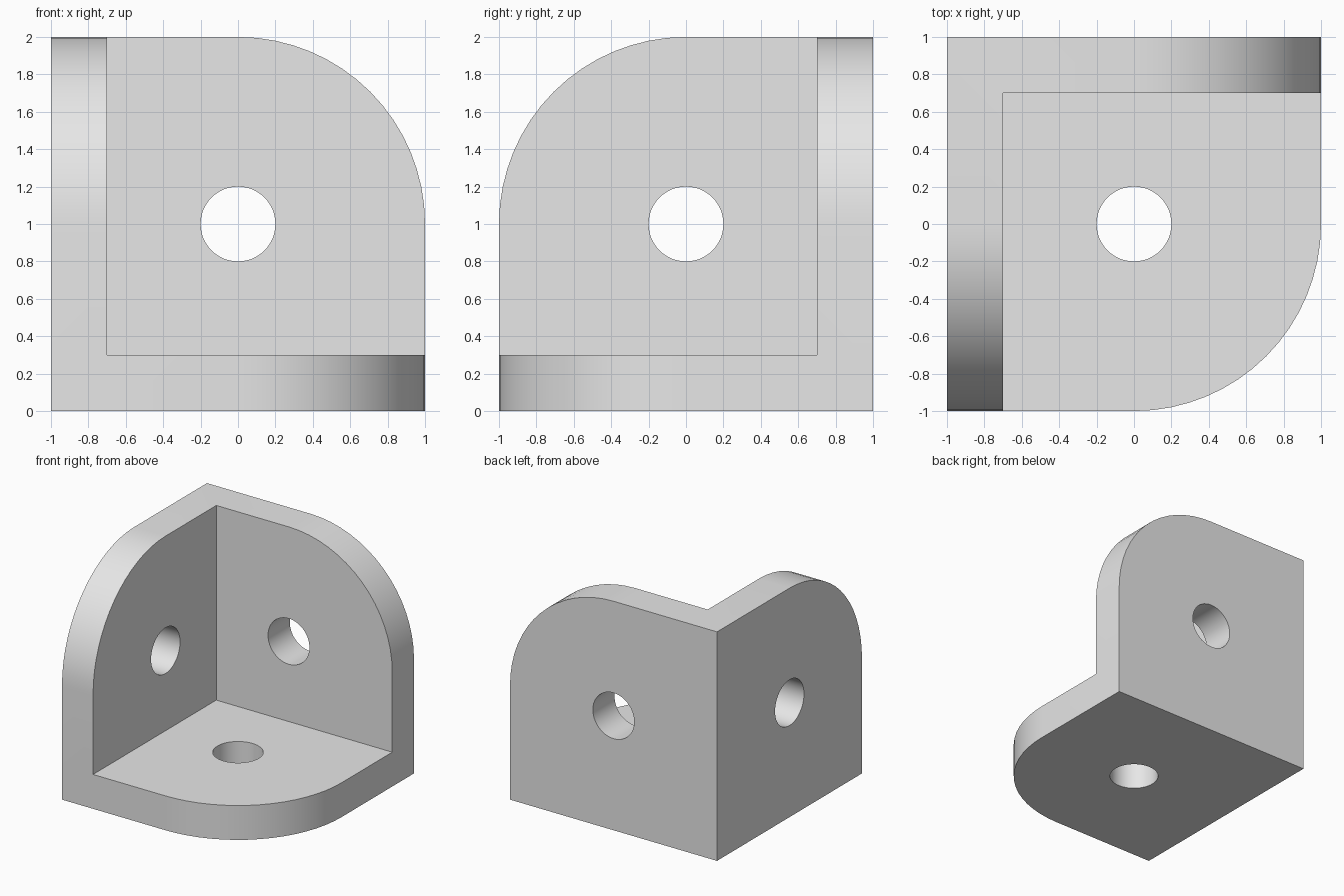
import bpy, bmesh, math
from mathutils import Vector

cube = bpy.data.objects.get("Cube")
if cube:
    bpy.data.objects.remove(cube, do_unlink=True)

THICK = 0.3
HOLE = 0.2
CENTRE = Vector((0, 0, 1))

# Outward plate directions away from the shared corner
RIGHT, FRONT, UP = Vector((1, 0, 0)), Vector((0, -1, 0)), Vector((0, 0, 1))


def prism(name, profile, u, v, low=-1.5, high=1.5):
    """Extrude a (u, v) profile along the third axis, around the cube centre."""
    axis = u.cross(v)
    bm = bmesh.new()
    verts = [bm.verts.new(CENTRE + u * a + v * b + axis * low) for a, b in profile]
    face = bm.faces.new(verts)
    ext = bmesh.ops.extrude_face_region(bm, geom=[face])
    moved = [g for g in ext["geom"] if isinstance(g, bmesh.types.BMVert)]
    bmesh.ops.translate(bm, verts=moved, vec=axis * (high - low))
    bmesh.ops.recalc_face_normals(bm, faces=bm.faces)
    mesh = bpy.data.meshes.new(name)
    bm.to_mesh(mesh)
    bm.free()
    obj = bpy.data.objects.new(name, mesh)
    bpy.context.collection.objects.link(obj)
    return obj


def arc(radius, degrees, steps):
    return [(radius * math.cos(math.radians(degrees * i / steps)),
             radius * math.sin(math.radians(degrees * i / steps)))
            for i in range(steps + 1)]


# Solid block
block = [(-1, -1), (1, -1), (1, 1), (-1, 1)]
bracket = prism("corner_bracket", block, RIGHT, UP, -1, 1)

# Inner space that leaves three plates
near, far = THICK - 1, 1.5
pocket = [(near, near), (far, near), (far, far), (near, far)]
# RIGHT x UP points to the front
cutters = [prism("pocket_cutter", pocket, RIGHT, UP, near, far)]

# Rounded outer corner and bolt hole for each plate
corner = arc(1, 90, 16) + [(0, 1.5), (1.5, 1.5), (1.5, 0)]
hole = arc(HOLE, 360, 48)[:-1]
for plate, u, v in (("base", RIGHT, FRONT), ("back", RIGHT, UP), ("side", FRONT, UP)):
    cutters.append(prism(plate + "_corner_cutter", corner, u, v))
    cutters.append(prism(plate + "_hole_cutter", hole, u, v))

bpy.ops.object.select_all(action="DESELECT")
bpy.context.view_layer.objects.active = bracket
bracket.select_set(True)
for cutter in cutters:
    cutter.hide_render = True
    mod = bracket.modifiers.new(cutter.name, "BOOLEAN")
    mod.operation = "DIFFERENCE"
    mod.solver = "EXACT"
    mod.object = cutter
    bpy.ops.object.modifier_apply(modifier=mod.name)
    bpy.data.objects.remove(cutter, do_unlink=True)

# Plain grey finish
grey = bpy.data.materials.new("light_grey")
grey.use_nodes = True
colour = (0.8, 0.8, 0.8, 1)
grey.diffuse_color = colour
grey.node_tree.nodes["Principled BSDF"].inputs["Base Color"].default_value = colour
bracket.data.materials.clear()
bracket.data.materials.append(grey)

bpy.ops.object.shade_smooth_by_angle(angle=math.radians(30))
